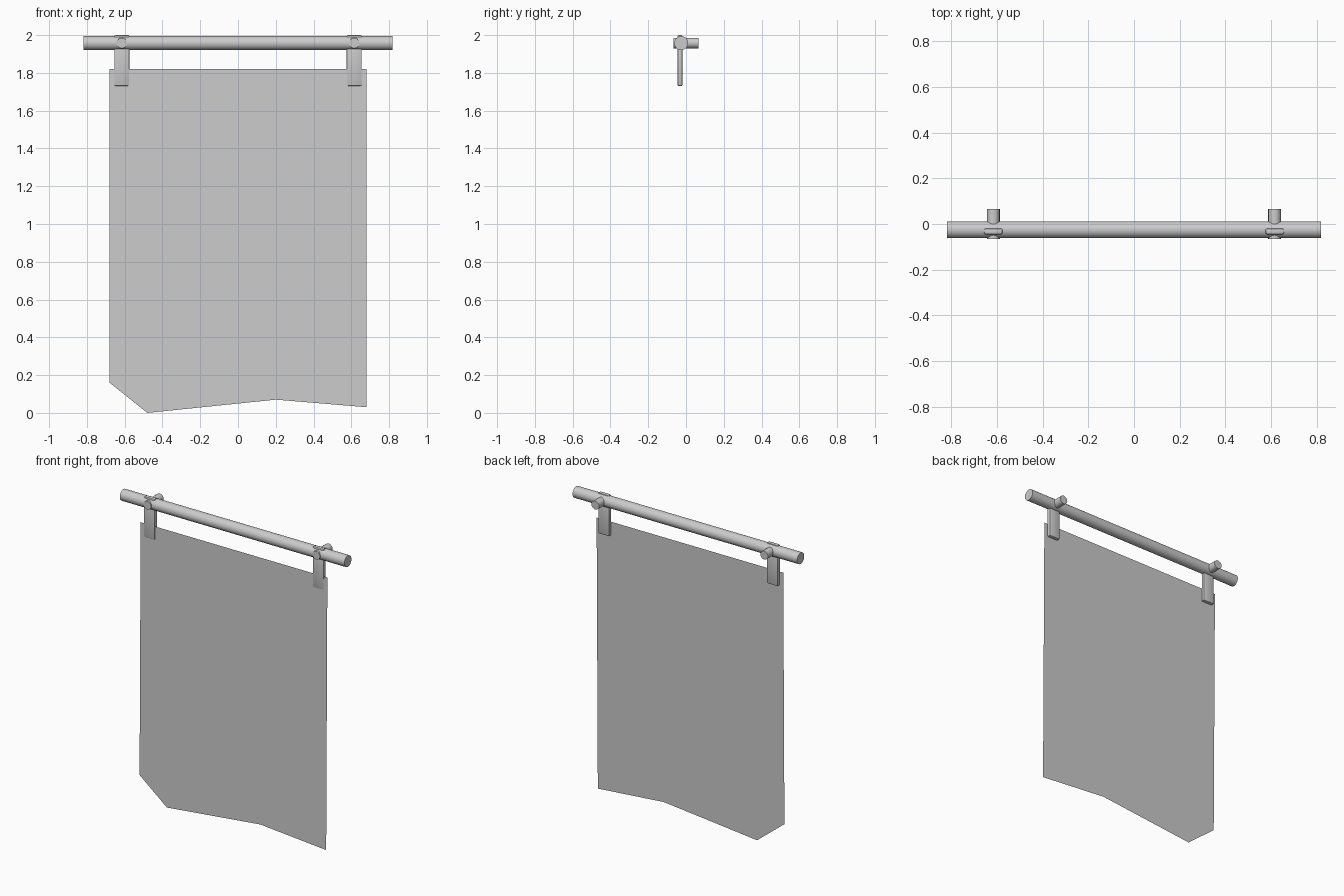
import bpy
import bmesh
from math import pi
from mathutils import Matrix

if "Cube" in bpy.data.objects:
    bpy.data.objects.remove(bpy.data.objects["Cube"], do_unlink=True)


def material(name, value):
    mat = bpy.data.materials.new(name)
    mat.use_nodes = True
    colour = (value, value, value, 1)
    mat.diffuse_color = colour
    mat.node_tree.nodes["Principled BSDF"].inputs["Base Color"].default_value = colour
    return mat


grey = material("light_grey", 0.6)


def finish(name, bm, smooth=True):
    mesh = bpy.data.meshes.new(name)
    bm.to_mesh(mesh)
    bm.free()
    mesh.materials.append(grey)
    obj = bpy.data.objects.new(name, mesh)
    bpy.context.collection.objects.link(obj)
    if smooth:
        bpy.ops.object.select_all(action="DESELECT")
        obj.select_set(True)
        bpy.context.view_layer.objects.active = obj
        bpy.ops.object.shade_smooth_by_angle()
    return obj


def cylinder(name, radius, length, location, axis, sides):
    bm = bmesh.new()
    turn = Matrix.Rotation(pi / 2, 4, axis)
    bmesh.ops.create_cone(bm, cap_ends=True, segments=sides, radius1=radius, radius2=radius,
                          depth=length, matrix=Matrix.Translation(location) @ turn)
    return finish(name, bm)


def strap(name, x):
    bm = bmesh.new()
    size = Matrix.Diagonal((0.08, 0.026, 0.27, 1))
    bmesh.ops.create_cube(bm, size=1, matrix=Matrix.Translation((x, -0.032, 1.865)) @ size)
    bmesh.ops.bevel(bm, geom=bm.edges[:], offset=0.007, segments=2, profile=0.5, affect="EDGES")
    return finish(name, bm)


# Horizontal rod
cylinder("rod", 0.037, 1.636, (0, -0.025, 1.958), "Y", 24)

# Wall pegs and hanging straps on both sides
for side, x in (("right", -0.615), ("left", 0.615)):
    cylinder(side + "_peg", 0.028, 0.131, (x, 0, 1.958), "X", 16)
    strap(side + "_strap", x)

# Single-sheet cloth with a ragged lower edge, hanging slightly forward
outline = [(-0.68, 1.82), (-0.68, 0.16), (-0.48, 0), (0.2, 0.07), (0.68, 0.03), (0.68, 1.82)]
bm = bmesh.new()
bm.faces.new([bm.verts.new((x, -0.054 + 0.007 * z, z)) for x, z in outline])
finish("cloth", bm, smooth=False)
